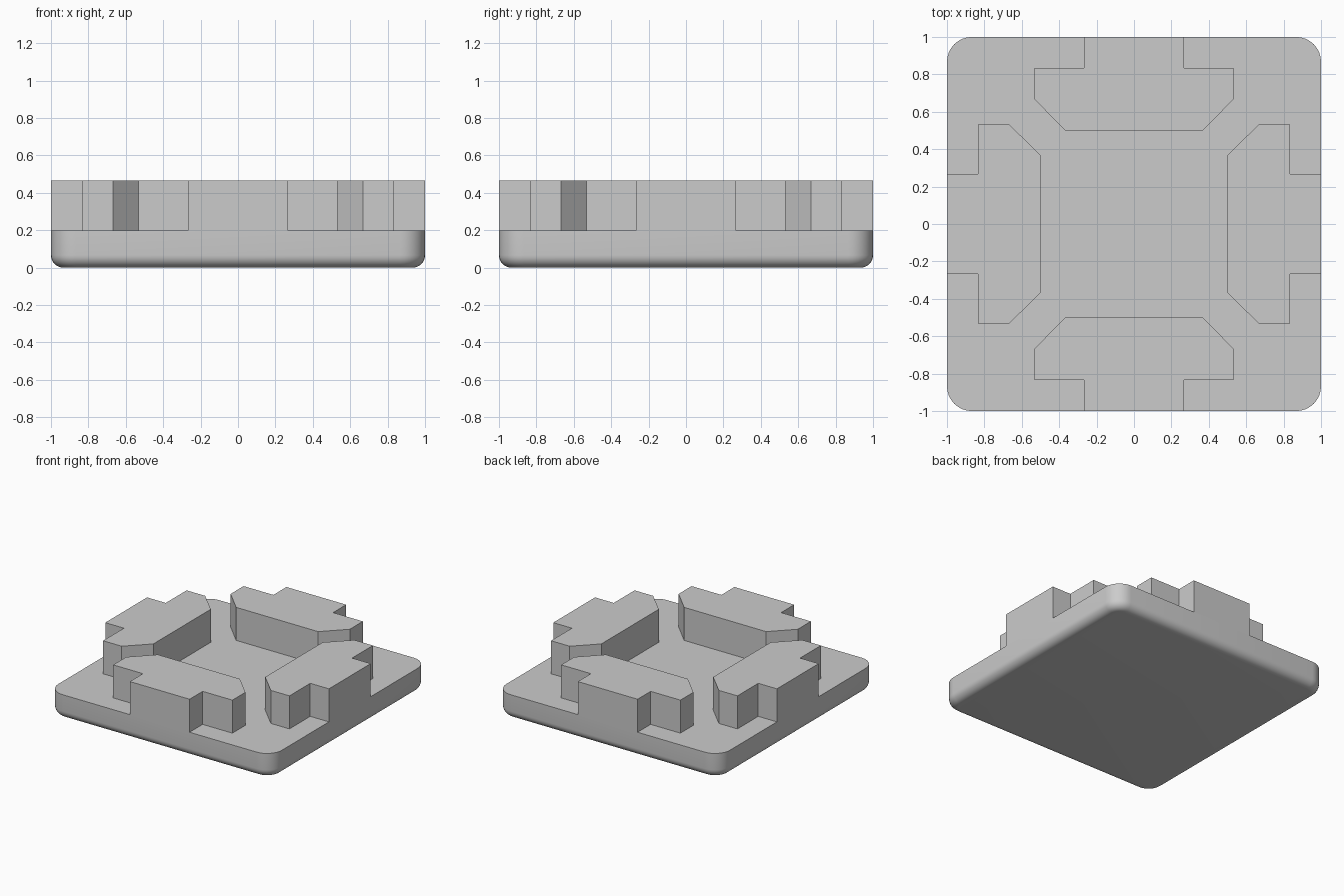
import bpy, bmesh
from math import sin, cos, pi
from mathutils import Matrix

cube = bpy.data.objects.get("Cube")
if cube:
    bpy.data.objects.remove(cube)

GREY = (0.6, 0.6, 0.6, 1)
mat = bpy.data.materials.new("light_grey")
mat.use_nodes = True
mat.diffuse_color = GREY
mat.node_tree.nodes["Principled BSDF"].inputs["Base Color"].default_value = GREY

BASE_TOP, TOP = 0.2, 0.467
CORNER, FILLET, STEPS = 0.133, 0.067, 8


def add_object(name, bm):
    bmesh.ops.recalc_face_normals(bm, faces=bm.faces)
    mesh = bpy.data.meshes.new(name)
    bm.to_mesh(mesh)
    bm.free()
    mesh.materials.append(mat)
    obj = bpy.data.objects.new(name, mesh)
    bpy.context.collection.objects.link(obj)
    return obj


def bridge(bm, lower, upper):
    n = len(lower)
    for i in range(n):
        j = (i + 1) % n
        bm.faces.new((lower[i], lower[j], upper[j], upper[i]))


def rounded_ring(bm, inset, z):
    """Rounded square outline, pulled in by inset."""
    centre, radius = 1 - CORNER, CORNER - inset
    ring = []
    for quarter in range(4):
        mid = (quarter + 0.5) * pi / 2
        cx = centre if cos(mid) > 0 else -centre
        cy = centre if sin(mid) > 0 else -centre
        for k in range(STEPS + 1):
            a = (quarter + k / STEPS) * pi / 2
            ring.append(bm.verts.new((cx + radius * cos(a), cy + radius * sin(a), z)))
    return ring


# Base plate: rounded corners, filleted underside, sharp top rim
bm = bmesh.new()
rings = []
for k in range(STEPS + 1):
    a = k / STEPS * pi / 2
    rings.append(rounded_ring(bm, FILLET * (1 - sin(a)), FILLET * (1 - cos(a))))
rings.append(rounded_ring(bm, 0, BASE_TOP))
for lower, upper in zip(rings, rings[1:]):
    bridge(bm, lower, upper)
bm.faces.new(rings[0])
bm.faces.new(rings[-1])
base = add_object("base_plate", bm)
bpy.context.view_layer.objects.active = base
base.select_set(True)
bpy.ops.object.shade_smooth_by_angle(angle=pi / 6)
base.select_set(False)

# Four T-shaped blocks, one turned to each side
half = [(0.267, -1), (0.267, -0.833), (0.533, -0.833), (0.533, -0.667), (0.367, -0.5)]
outline = half + [(-x, y) for x, y in reversed(half)]
for turn, side in enumerate(("front", "left", "back", "right")):
    bm = bmesh.new()
    lower = [bm.verts.new((x, y, BASE_TOP)) for x, y in outline]
    upper = [bm.verts.new((x, y, TOP)) for x, y in outline]
    bridge(bm, lower, upper)
    bm.faces.new(upper)
    bmesh.ops.rotate(bm, verts=bm.verts, matrix=Matrix.Rotation(turn * pi / 2, 3, "Z"))
    add_object(side + "_block", bm)
